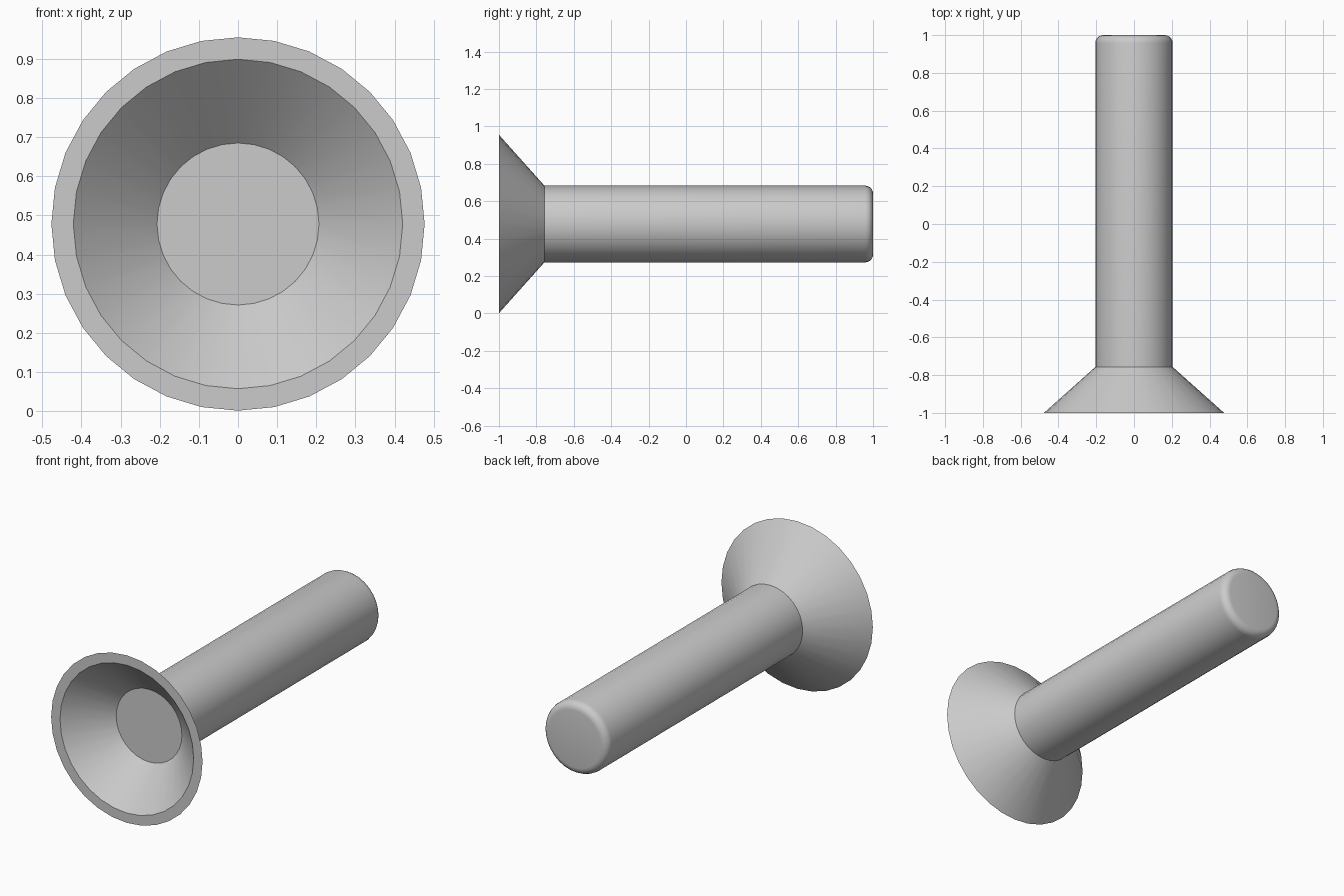
import bpy, math

if "Cube" in bpy.data.objects:
    bpy.data.objects.remove(bpy.data.objects["Cube"])

SEG = 32
AXIS_Z = 0.478
R = 0.205      # shaft radius
B = 0.042      # rounding of the shaft end
STEPS = 5

# Profile as (radius, y): cup floor, cup rim, outer cone, shaft, rounded end
profile = [(0.207, -0.80), (0.421, -1.0), (0.477, -1.0), (R, -0.757)]
for i in range(STEPS + 1):
    a = math.pi / 2 * i / STEPS
    profile.append((R - B + B * math.cos(a), 1.0 - B + B * math.sin(a)))

# Revolve the profile around the y axis
verts = []
for r, y in profile:
    for s in range(SEG):
        a = 2 * math.pi * s / SEG
        verts.append((r * math.sin(a), y, AXIS_Z + r * math.cos(a)))

faces = []
for k in range(len(profile) - 1):
    for s in range(SEG):
        t = (s + 1) % SEG
        faces.append((k * SEG + s, k * SEG + t, (k + 1) * SEG + t, (k + 1) * SEG + s))

# Flat cup floor and flat shaft end
last = (len(profile) - 1) * SEG
faces.append(tuple(reversed(range(SEG))))
faces.append(tuple(range(last, last + SEG)))

mesh = bpy.data.meshes.new("flared_handle")
mesh.from_pydata(verts, [], faces)
mesh.update()
obj = bpy.data.objects.new("flared_handle", mesh)
bpy.context.collection.objects.link(obj)

# Consistent outward normals and smooth shading with sharp rims
bpy.context.view_layer.objects.active = obj
obj.select_set(True)
bpy.ops.object.mode_set(mode='EDIT')
bpy.ops.mesh.select_all(action='SELECT')
bpy.ops.mesh.normals_make_consistent(inside=False)
bpy.ops.object.mode_set(mode='OBJECT')
bpy.ops.object.shade_smooth_by_angle(angle=math.radians(30))
